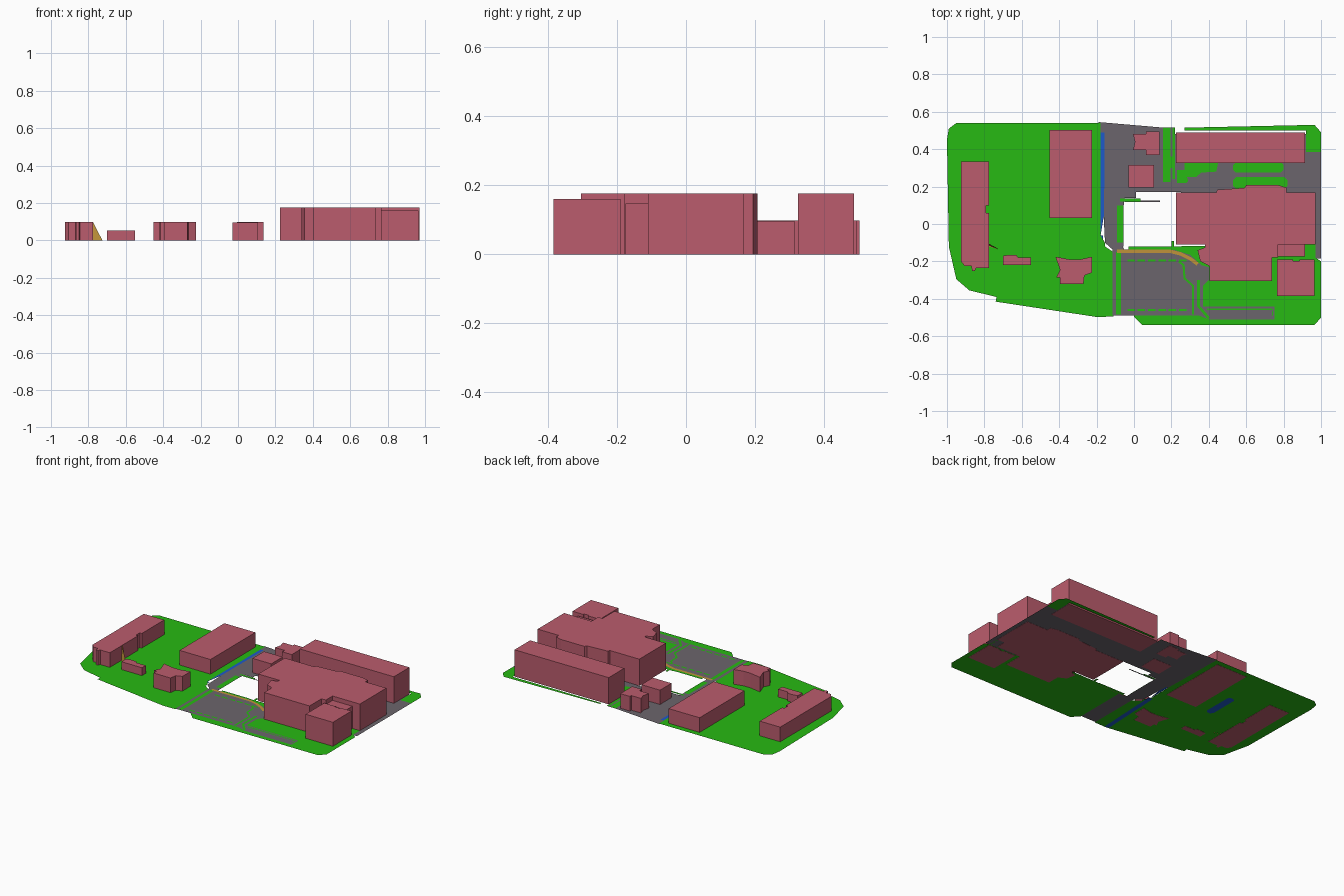
import bpy, bmesh


def material(name, rgb):
    m = bpy.data.materials.new(name)
    m.diffuse_color = [(c / 255) ** 2.2 for c in rgb] + [1]
    return m


RED = material("building_red", (186, 93, 109))
GREEN = material("grass_green", (44, 184, 26))
GREY = material("paving_grey", (107, 101, 108))
BLUE = material("water_blue", (35, 90, 200))
SAND = material("path_sand", (190, 145, 60))


def shape(name, pts, mat, z=0.0, h=0.0):
    """Flat sheet from an outline, or a closed prism when h is given."""
    bm = bmesh.new()
    f = bm.faces.new([bm.verts.new((x, y, z)) for x, y in pts])
    f.normal_update()
    if f.normal.z < 0:
        f.normal_flip()
    if h:
        top = [bm.verts.new((v.co.x, v.co.y, z + h)) for v in f.verts]
        low = list(f.verts)
        bm.faces.new(top)
        for i in range(len(low)):
            j = (i + 1) % len(low)
            bm.faces.new((low[i], low[j], top[j], top[i]))
        bmesh.ops.recalc_face_normals(bm, faces=bm.faces)
    me = bpy.data.meshes.new(name)
    bm.to_mesh(me)
    bm.free()
    me.materials.append(mat)
    ob = bpy.data.objects.new(name, me)
    bpy.context.collection.objects.link(ob)
    return ob


def rect(x0, x1, y0, y1, c=0.0):
    """Rectangle outline, corners cut by c."""
    if not c:
        return [(x0, y0), (x1, y0), (x1, y1), (x0, y1)]
    return [(x0 + c, y0), (x1 - c, y0), (x1, y0 + c), (x1, y1 - c),
            (x1 - c, y1), (x0 + c, y1), (x0, y1 - c), (x0, y0 + c)]


def band(pts, w):
    """Outline of a strip of width w following a path."""
    left, right = [], []
    for i, (x, y) in enumerate(pts):
        ax, ay = pts[max(i - 1, 0)]
        bx, by = pts[min(i + 1, len(pts) - 1)]
        n = ((bx - ax) ** 2 + (by - ay) ** 2) ** 0.5
        ox, oy = -(by - ay) / n * w / 2, (bx - ax) / n * w / 2
        left.append((x + ox, y + oy))
        right.append((x - ox, y - oy))
    return left + right[::-1]


Z1, Z2, Z3 = 0.001, 0.002, 0.003

# Lawns
shape("west_lawn", [(-1, .45), (-.99, .51), (-.95, .54), (-.18, .54), (-.18, -.06),
      (-.155, -.10), (-.155, -.12), (-.11, -.15), (-.11, -.495), (-.20, -.497),
      (-.74, -.415), (-.735, -.39), (-.88, -.355), (-.95, -.295), (-.99, -.12)], GREEN, Z1)
shape("southeast_lawn", [(.17, -.12), (.97, -.11), (.97, -.18), (1, -.20), (1, -.50),
      (.965, -.54), (.045, -.54), (0, -.495), (0, -.14), (.17, -.14)], GREEN, Z1)
shape("northeast_lawn", [(.27, .515), (.965, .53), (1, .49), (1, .385), (.92, .385),
      (.92, .50), (.27, .50)], GREEN, Z1)

# Roads and car park
shape("north_road", [(-.19, .545), (.16, .515), (.22, .515), (.22, .48), (.92, .48),
      (.92, .385), (1, .385), (1, -.185), (.75, -.185), (.75, .10), (.25, .10),
      (.25, .17), (.01, .17), (.01, .14), (-.05, .14), (-.055, .1), (-.055, -.12),
      (-.11, -.14), (-.155, -.10), (-.165, .10), (-.18, .10)], GREY, Z1)
shape("car_park", [(-.115, -.12), (-.06, -.12), (-.05, -.14), (.22, -.14), (.30, -.165),
      (.36, -.22), (.40, -.23), (.40, -.30), (.37, -.33), (.37, -.44), (.75, -.44),
      (.75, -.51), (.40, -.51), (.35, -.49), (-.115, -.49)], GREY, Z2)

# Water: channel, its covered run, and a covered pool
shape("channel", [(-.178, .49), (-.157, .49), (-.16, .05), (-.18, -.07)], BLUE, Z2)
shape("covered_channel", band([(-.18, -.06), (-.20, -.49)], .03), BLUE, 0)
shape("covered_pool", rect(-.58, -.53, .03, .25, .015), BLUE, 0)

# Planted islands and verges
islands = [
    rect(.155, .195, .225, .515), rect(.205, .22, .24, .515), rect(.195, .205, .30, .36),
    rect(.53, .80, .275, .33, .015), rect(.53, .82, .19, .25, .015),
    [(.27, .33), (.45, .33), (.44, .28), (.36, .275), (.33, .25), (.27, .25)],
    [(.23, .29), (.27, .29), (.29, .23), (.28, .22), (.23, .22)],
    rect(-.09, -.055, -.10, .10), rect(-.075, .035, .12, .135),
    rect(-.03, .17, -.14, -.12), rect(.20, .215, -.14, -.09),
    rect(-.095, -.07, -.485, -.15),
    band([(.315, -.485), (.315, -.33), (.27, -.29), (.265, -.22), (.24, -.20)], .012),
    band([(.345, -.30), (.345, -.44), (.38, -.48), (.40, -.505)], .015),
    band([(.39, -.455), (.74, -.455), (.74, -.49)], .008)]
for i, pts in enumerate(islands):
    shape(f"planting_{i}", pts, GREEN, Z3)
for row, y in enumerate((-.195, -.46)):
    for i in range(6):
        x = -.035 + i * .055
        shape(f"bay_hedge_{row}_{i}", rect(x, x + .04, y - .006, y + .006), GREEN, Z3)
shape("narrow_path", rect(-.05, .14, .118, .126), GREY, Z2)

# Curved sand path and small leaning fin beside the long west block
shape("sand_path", band([(-.09, -.145), (.19, -.145), (.25, -.16), (.30, -.185),
      (.34, -.215)], .018), SAND, Z3 + .001)
fin = shape("triangular_fin", [(-.785, -.11), (-.775, -.105), (-.725, -.135)], SAND, 0)
fin.data.vertices[1].co.z = .098
shape("fin_foot", [(-.785, -.11), (-.775, -.12), (-.725, -.135)], SAND, Z2)

# Low buildings
shape("west_long_block", [(-.925, .335), (-.775, .335), (-.775, .10), (-.79, .10),
      (-.79, .06), (-.775, .06), (-.775, -.235), (-.845, -.235), (-.85, -.25),
      (-.865, -.25), (-.87, -.225), (-.905, -.225), (-.925, -.20)], RED, 0, .098)
shape("small_shed", [(-.70, -.17), (-.67, -.165), (-.63, -.165), (-.62, -.18),
      (-.55, -.18), (-.55, -.22), (-.70, -.22)], RED, 0, .053)
shape("angular_house", [(-.42, -.175), (-.34, -.19), (-.29, -.19), (-.225, -.175),
      (-.225, -.26), (-.265, -.275), (-.27, -.32), (-.395, -.32), (-.395, -.285),
      (-.415, -.285), (-.395, -.245)], RED, 0, .098)
shape("west_hall", rect(-.452, -.225, .033, .503), RED, 0, .098)
shape("north_house", [(-.005, .48), (.065, .48), (.065, .495), (.135, .495), (.135, .37),
      (.065, .37), (.065, .395), (-.005, .395), (.005, .44)], RED, 0, .098)
shape("square_house", rect(-.03, .107, .195, .315), RED, 0, .096)

# Tall buildings
shape("north_hall", rect(.225, .915, .325, .488), RED, 0, .177)
shape("main_hall", [(.225, .168), (.44, .168), (.445, .183), (.545, .19), (.59, .193),
      (.60, .208), (.77, .208), (.815, .195), (.815, .168), (.97, .168), (.97, -.11),
      (.77, -.11), (.77, -.18), (.738, -.18), (.738, -.305), (.405, -.305),
      (.405, -.225), (.355, -.20), (.34, -.14), (.38, -.125), (.38, -.11),
      (.225, -.11)], RED, 0, .177)
shape("link_block", rect(.77, .915, -.175, -.11), RED, 0, .148)
shape("southeast_block", [(.765, -.19), (.85, -.19), (.85, -.198), (.885, -.198),
      (.885, -.19), (.965, -.19), (.965, -.385), (.765, -.385)], RED, 0, .16)
